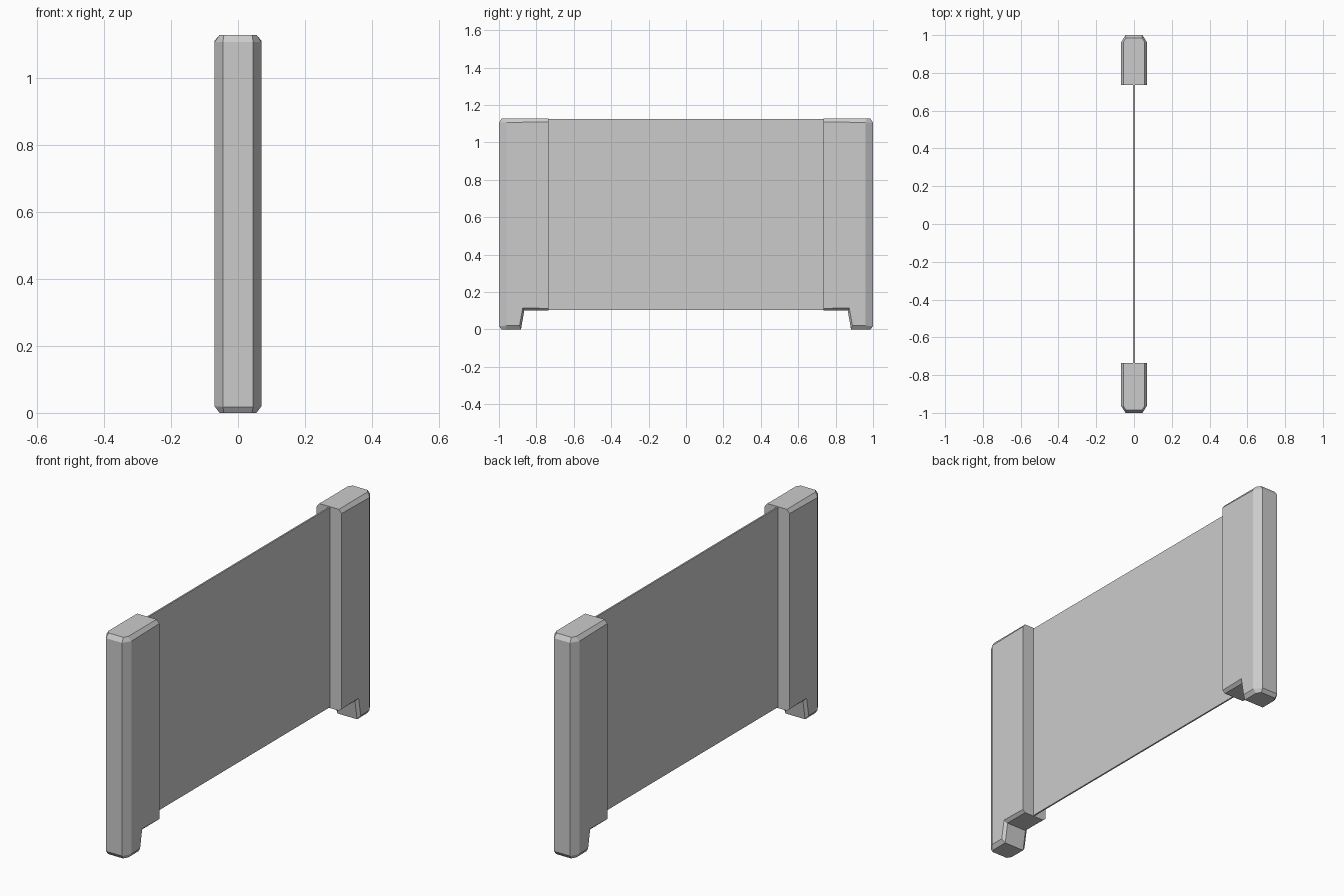
import bpy, bmesh

if "Cube" in bpy.data.objects:
    bpy.data.objects.remove(bpy.data.objects["Cube"])

# Post outline in pairs: rim point (x, y, z) and matching side-face point (y, z)
SIDE = 0.07
OUTLINE = [
    ((0.055, 0.735, 0.100), (0.735, 0.112)),
    ((0.055, 0.865, 0.100), (0.873, 0.115)),
    ((0.055, 0.882, 0.000), (0.890, 0.020)),
    ((0.055, 0.965, 0.000), (0.960, 0.020)),
    ((0.042, 0.987, 0.000), (0.960, 0.020)),
    ((0.045, 1.000, 0.018), (0.960, 0.020)),
    ((0.045, 1.000, 1.106), (0.960, 1.106)),
    ((0.042, 0.985, 1.128), (0.960, 1.106)),
    ((0.055, 0.965, 1.128), (0.960, 1.106)),
    ((0.055, 0.735, 1.128), (0.735, 1.110)),
]


def finish(bm, name):
    bmesh.ops.recalc_face_normals(bm, faces=bm.faces)
    mesh = bpy.data.meshes.new(name)
    bm.to_mesh(mesh)
    bm.free()
    obj = bpy.data.objects.new(name, mesh)
    bpy.context.collection.objects.link(obj)
    return obj


def make_post(name, side):
    bm = bmesh.new()
    cache = {}

    def vert(x, y, z):
        key = (x, y, z)
        if key not in cache:
            cache[key] = bm.verts.new((x, y * side, z))
        return cache[key]

    def face(verts):
        unique = list(dict.fromkeys(verts))
        if len(unique) > 2:
            bm.faces.new(unique)

    n = len(OUTLINE)
    rims, caps = {}, {}
    for s in (-1, 1):
        rims[s] = [vert(s * r[0], r[1], r[2]) for r, c in OUTLINE]
        caps[s] = [vert(s * SIDE, *c) for r, c in OUTLINE]
        face(caps[s])
    # Middle strip and chamfers; the inner end is one flat face
    for i in range(n - 1):
        face([rims[-1][i], rims[-1][i + 1], rims[1][i + 1], rims[1][i]])
        for s in (-1, 1):
            face([rims[s][i], rims[s][i + 1], caps[s][i + 1], caps[s][i]])
    face([rims[-1][0], rims[1][0], caps[1][0], caps[1][-1],
          rims[1][-1], rims[-1][-1], caps[-1][-1], caps[-1][0]])
    return finish(bm, name)


# Two mirrored end posts with feet
make_post("front_post", -1)
make_post("back_post", 1)

# Thin panel between the posts
bm = bmesh.new()
bmesh.ops.create_cube(bm, size=1)
bmesh.ops.scale(bm, vec=(0.008, 1.47, 1.02), verts=bm.verts)
bmesh.ops.translate(bm, vec=(0, 0, 0.614), verts=bm.verts)
finish(bm, "panel")
